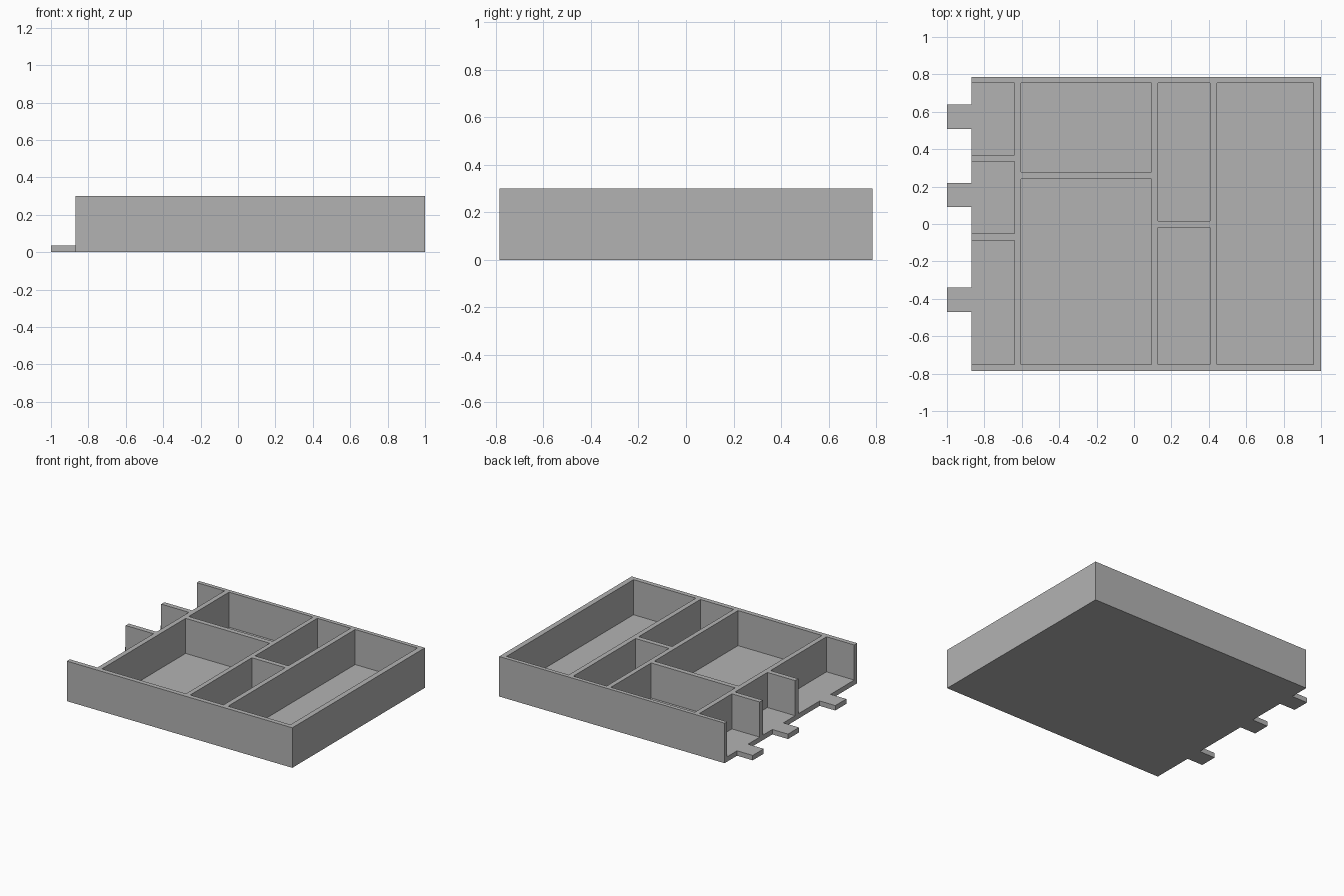
import bpy
import bmesh
from mathutils import Vector

cube = bpy.data.objects.get("Cube")
if cube:
    bpy.data.objects.remove(cube, do_unlink=True)

HEIGHT, FLOOR = 0.30, 0.037
OPEN_X, BACK, FRONT = -0.87, 0.755, -0.75

grey = bpy.data.materials.new("plain grey")
grey.use_nodes = True
colour = (0.45, 0.45, 0.45, 1)
grey.diffuse_color = colour
grey.node_tree.nodes["Principled BSDF"].inputs["Base Color"].default_value = colour


def add_boxes(name, boxes):
    """One object made of boxes given as (x0, x1, y0, y1, z0, z1)."""
    bm = bmesh.new()
    for x0, x1, y0, y1, z0, z1 in boxes:
        verts = bmesh.ops.create_cube(bm, size=1)["verts"]
        bmesh.ops.scale(bm, verts=verts, vec=(x1 - x0, y1 - y0, z1 - z0))
        bmesh.ops.translate(bm, verts=verts,
                            vec=Vector((x0 + x1, y0 + y1, z0 + z1)) / 2)
    mesh = bpy.data.meshes.new(name)
    bm.to_mesh(mesh)
    bm.free()
    mesh.materials.append(grey)
    obj = bpy.data.objects.new(name, mesh)
    bpy.context.collection.objects.link(obj)
    return obj


# Solid tray body
tray = add_boxes("divided_tray", [(OPEN_X, 1, -0.785, 0.785, 0, HEIGHT)])

# Columns of compartments: x range, then the dividers' y ranges from back to front
columns = [
    (OPEN_X - 0.1, -0.64, [(0.333, 0.37), (-0.087, -0.05)]),  # open on the side
    (-0.603, 0.094, [(0.241, 0.278)]),
    (0.129, 0.406, [(-0.02, 0.017)]),
    (0.443, 0.96, []),
]
pockets = []
for x0, x1, dividers in columns:
    top = BACK
    for low, high in dividers + [(None, FRONT)]:
        pockets.append((x0, x1, high, top, FLOOR, HEIGHT + 0.1))
        top = low

# Hollow out the compartments
cutter = add_boxes("compartment_cutter", pockets)
cutter.hide_render = True
cut = tray.modifiers.new("compartments", "BOOLEAN")
cut.operation = "DIFFERENCE"
cut.solver = "EXACT"
cut.object = cutter
bpy.context.view_layer.objects.active = tray
bpy.ops.object.modifier_apply(modifier=cut.name)
bpy.data.objects.remove(cutter, do_unlink=True)

# Connecting tabs on the open side
for place, y in (("back", 0.573), ("middle", 0.155), ("front", -0.405)):
    add_boxes(place + "_tab", [(-1, OPEN_X, y - 0.065, y + 0.065, 0, FLOOR)])
